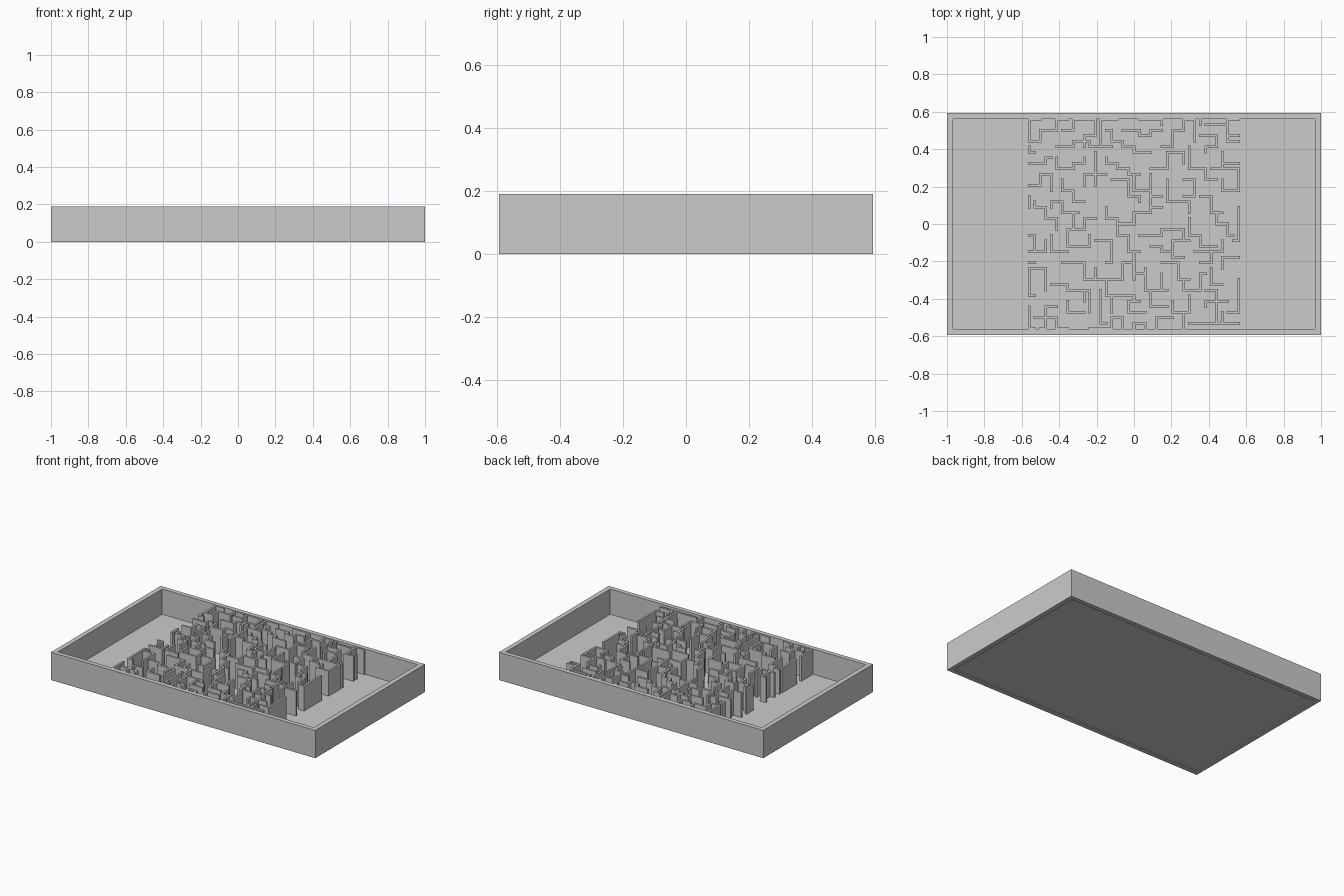
import bpy, bmesh
from mathutils import Vector, Matrix

if "Cube" in bpy.data.objects:
    bpy.data.objects.remove(bpy.data.objects["Cube"])

STEP = 0.0295          # maze grid step
HALF = 19              # grid runs 0..38 in both directions
THICK = 0.014          # maze wall thickness
FLOOR, TOP = 0.015, 0.187


def add_box(bm, lo, hi):
    lo, hi = Vector(lo), Vector(hi)
    mat = Matrix.Translation((lo + hi) / 2) @ Matrix.Diagonal((*(hi - lo), 1))
    bmesh.ops.create_cube(bm, size=1, matrix=mat)


def finish(name, bm):
    bmesh.ops.recalc_face_normals(bm, faces=bm.faces)
    mesh = bpy.data.meshes.new(name)
    bm.to_mesh(mesh)
    bm.free()
    obj = bpy.data.objects.new(name, mesh)
    bpy.context.collection.objects.link(obj)
    return obj


# tray floor, slightly recessed inside the rim
bm = bmesh.new()
add_box(bm, (-0.968, -0.563, 0.006), (0.968, 0.563, FLOOR + 0.002))
finish("tray_floor", bm)

# tray rim: flat rectangular frame pulled up to full height
bm = bmesh.new()
outer, inner = [], []
for sx, sy in ((-1, -1), (1, -1), (1, 1), (-1, 1)):
    outer.append([bm.verts.new((sx * 1.0, sy * 0.593, z)) for z in (0, 0.19)])
    inner.append([bm.verts.new((sx * 0.967, sy * 0.562, z)) for z in (0, 0.19)])
for k in range(4):
    n = (k + 1) % 4
    bm.faces.new((outer[k][0], outer[n][0], outer[n][1], outer[k][1]))
    bm.faces.new((inner[n][0], inner[k][0], inner[k][1], inner[n][1]))
    bm.faces.new((outer[k][1], outer[n][1], inner[n][1], inner[k][1]))
    bm.faces.new((outer[n][0], outer[k][0], inner[k][0], inner[n][0]))
finish("tray_rim", bm)

# maze strokes: start column, start row, unit moves Up/Down/Left/Right
# (lower case moves travel without leaving a wall)
STROKES = (
    # back rows
    (2, 38, "LLDDDDRRUURRRUURR"), (6, 36, "RRUURRRRDDDLLDD"),
    (0, 33, "DRddlRRRUR"), (5, 33, "RRRURRRDRR"),
    (16, 38, "LLLDDDDDRR"), (14, 36, "RDDRRDRRDRRR"),
    (20, 38, "RRRRD"), (17, 36, "RRRDRRURR"),
    (24, 33, "RRUUURRUURRDDDD"), (31, 38, "DrRRRRDDRR"),
    (38, 38, "LLDDDDRR"), (12, 32, "DDDDRR"),
    (5, 31, "DDRRRURRU"), (14, 31, "DRRDRRDRR"),
    (22, 29, "RRRUUURRRDD"), (29, 33, "DDDDRRRDDRR"),
    (31, 35, "RRRDDLLDrrrDDDLL"), (38, 30, "LLLUddRRRDDDDLLLUU"),
    # middle rows
    (0, 26, "RRUURRDDD"), (6, 27, "DDRRDDRR"),
    (10, 26, "UURRDD"), (15, 27, "RRRDDDRRD"),
    (19, 28, "DDDRRRUUUDDDDDDRR"), (25, 27, "DDDDRRRRDD"),
    (28, 27, "RRDDDLL"), (31, 24, "RRDDDRR"),
    (0, 22, "UUrdDRRDDRRDD"), (0, 17, "RDDD"),
    (38, 22, "DDDDDDL"), (34, 21, "DDRRDDR"),
    (4, 22, "URRDDRRR"), (8, 21, "DDDRRUURR"),
    (14, 22, "DDRRDDDRR"), (24, 24, "LLDDDLLLDDLLLDD"),
    (20, 17, "RRRRURRRRDDR"), (9, 18, "LLDDDRRRRUU"),
    (4, 17, "DDDRRR"), (12, 16, "RRRDDDDL"),
    (16, 17, "RRDDDRR"), (22, 15, "RRDRRUURRR"),
    (29, 20, "DDDRRDDRRR"), (35, 16, "DDLLLLL"),
    (31, 12, "RRUURR"), (0, 12, "RuulRRRUU"),
    # front rows
    (1, 6, "LUUUUURRRDDDD"), (4, 8, "RRRDRRRDD"),
    (6, 12, "RRRRDDDRRUUDDRRDDDR"), (14, 9, "RRRUUURRDDD"),
    (19, 14, "DDDDRRuDDDDRRRUUU"), (24, 12, "RRRDDDRR"),
    (26, 15, "DDRR"), (28, 9, "DDRRRUUUR"),
    (38, 13, "LLLDDllDDDRR"), (38, 9, "DDDDDDLL"),
    (36, 5, "LLDDDD"), (32, 7, "RRDDLLD"),
    (29, 6, "DDDLLLUU"), (25, 7, "LLLDDDRRR"),
    (20, 5, "LLDDRRR"), (15, 3, "UUURRRRD"),
    (13, 7, "DDDDDDR"), (9, 7, "RRDDDD"),
    (7, 5, "DDRRR"), (5, 4, "LLDDLL"),
    (0, 4, "DDDDRrRUURRDDRR"), (11, 0, "RRRRUURRDDrrURRD"),
    (23, 0, "UURRRrrddUUU"), (29, 0, "uRRRRRRrrrLLLUU"),
)
MOVES = {"U": Vector((0, 1)), "D": Vector((0, -1)),
         "L": Vector((-1, 0)), "R": Vector((1, 0))}


# one wall slab per straight run of the stroke
def add_run(bm, a, b):
    p, q = ((v - Vector((HALF, HALF))) * STEP for v in (a, b))
    h = THICK / 2 * 0.98
    lim = 0.567
    add_box(bm,
            (min(p.x, q.x) - h, max(min(p.y, q.y) - h, -lim), FLOOR),
            (max(p.x, q.x) + h, min(max(p.y, q.y) + h, lim), TOP))


bm = bmesh.new()
for col, row, path in STROKES:
    pos = Vector((col, row))
    i = 0
    while i < len(path):
        j = i
        while j < len(path) and path[j] == path[i]:
            j += 1
        end = pos + MOVES[path[i].upper()] * (j - i)
        if path[i].isupper():
            add_run(bm, pos, end)
        pos, i = end, j
finish("maze_walls", bm)
